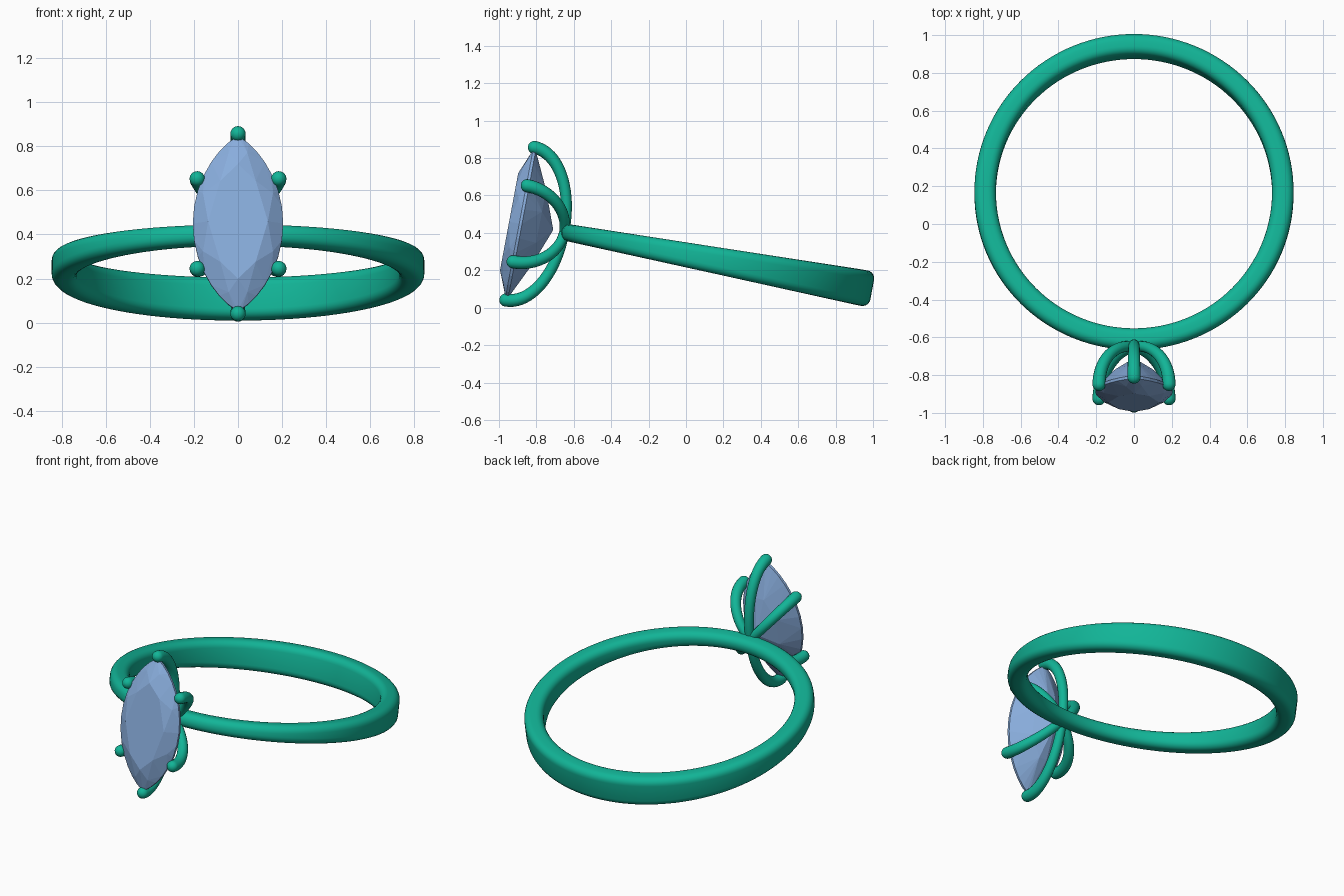
import bpy, bmesh
from math import sin, cos, pi, radians, sqrt
from mathutils import Matrix, Vector

if "Cube" in bpy.data.objects:
    bpy.data.objects.remove(bpy.data.objects["Cube"])

# Whole ring is modelled around the band centre (finger axis = z), then tilted
PLACE = Matrix.Translation((0, 0.165, 0.252)) @ Matrix.Rotation(radians(-10.6), 4, 'X')


def material(name, rgb):
    m = bpy.data.materials.new(name)
    m.diffuse_color = (*rgb, 1)
    m.use_nodes = True
    m.node_tree.nodes["Principled BSDF"].inputs["Base Color"].default_value = m.diffuse_color
    return m


metal = material("green_metal", (0.006, 0.46, 0.31))
gem = material("blue_gem", (0.25, 0.42, 0.72))


def finish(bm, name, mat, smooth=True):
    bmesh.ops.recalc_face_normals(bm, faces=bm.faces)
    for f in bm.faces:
        f.smooth = smooth
    me = bpy.data.meshes.new(name)
    bm.to_mesh(me)
    bm.free()
    me.materials.append(mat)
    ob = bpy.data.objects.new(name, me)
    bpy.context.collection.objects.link(ob)
    ob.matrix_world = PLACE
    return ob


def loft(bm, rings, closed):
    """Skin successive vertex loops; cap the ends or close the chain."""
    loops = [[bm.verts.new(p) for p in r] for r in rings]
    n = len(loops[0])
    pairs = list(zip(loops, loops[1:])) + ([(loops[-1], loops[0])] if closed else [])
    for a, b in pairs:
        for i in range(n):
            j = (i + 1) % n
            bm.faces.new((a[i], a[j], b[j], b[i]))
    if not closed:
        bm.faces.new(loops[0])
        bm.faces.new(loops[-1])


# Band: rounded-rectangle section, narrow at the setting and wide at the back
def band_section(half_w, half_t, r, steps=5):
    pts = []
    for k, (sx, sz) in enumerate(((1, 1), (-1, 1), (-1, -1), (1, -1))):
        for i in range(steps + 1):
            a = (k + i / steps) * pi / 2
            pts.append((sx * (half_t - r) + r * cos(a), sz * (half_w - r) + r * sin(a)))
    return pts


rings = []
for i in range(128):
    a = 2 * pi * i / 128
    half_w = 0.071 + 0.025 * sin(a)
    rings.append([((0.788 + u) * cos(a), (0.788 + u) * sin(a), v)
                  for u, v in band_section(half_w, 0.057, 0.042)])
bm = bmesh.new()
loft(bm, rings, True)
finish(bm, "band", metal)


# Stone: marquise brilliant cut, built as the hull of its facet corners
def marquise(count, scale, y, offset=0.0):
    pts = []
    for i in range(count):
        a = 2 * pi * (i + offset) / count
        u, s = cos(a), sin(a)
        w = abs(s) ** 1.5 * (1 if s >= 0 else -1)
        pts.append((0.205 * scale * w, y, 0.4 * scale * u))
    return pts


corners = (marquise(8, 0.66, -1.13) + marquise(8, 0.87, -1.103, 0.5)
           + marquise(32, 1.0, -1.075) + marquise(32, 1.0, -1.06)
           + marquise(8, 0.55, -0.967, 0.5) + [(0, -0.89, 0)])
bm = bmesh.new()
for p in corners:
    bm.verts.new(p)
hull = bmesh.ops.convex_hull(bm, input=bm.verts[:])
loose = [v for v in bm.verts if not v.link_faces]
bmesh.ops.delete(bm, geom=loose, context='VERTS')
bmesh.ops.dissolve_limit(bm, angle_limit=radians(0.5), verts=bm.verts[:], edges=bm.edges[:])
finish(bm, "stone", gem, smooth=False)


# Prongs: quarter-ellipse claws with round tips, from the band to the girdle
def prong(name, tip_x, tip_z):
    reach = sqrt(tip_x ** 2 + tip_z ** 2)
    out = Vector((tip_x / reach, 0, tip_z / reach))
    fwd = Vector((0, -1, 0))
    side = out.cross(fwd)
    tip_r, stations = 0.035, []
    for i in range(21):
        t = i / 20 * pi / 2
        p = out * (reach * sin(t)) + fwd * (1.07 - 0.24 * cos(t))
        d = (out * (reach * cos(t)) + fwd * (0.24 * sin(t))).normalized()
        stations.append((p, d, 0.027 + (tip_r - 0.027) * i / 20))
    end = stations[-1][0]
    for i in range(1, 7):
        a = i / 6 * radians(86)
        stations.append((end + fwd * tip_r * sin(a), fwd, tip_r * cos(a)))
    loops = []
    for p, d, r in stations:
        n = d.cross(side)
        loops.append([p + (n * cos(2 * pi * k / 16) + side * sin(2 * pi * k / 16)) * r
                      for k in range(16)])
    bm = bmesh.new()
    loft(bm, loops, False)
    finish(bm, name, metal)


for sz, level in ((1, "upper"), (-1, "lower")):
    prong(level + "_tip_prong", 0, 0.415 * sz)
    for sx, hand in ((-1, "left"), (1, "right")):
        prong(f"{level}_{hand}_prong", 0.185 * sx, 0.207 * sz)
